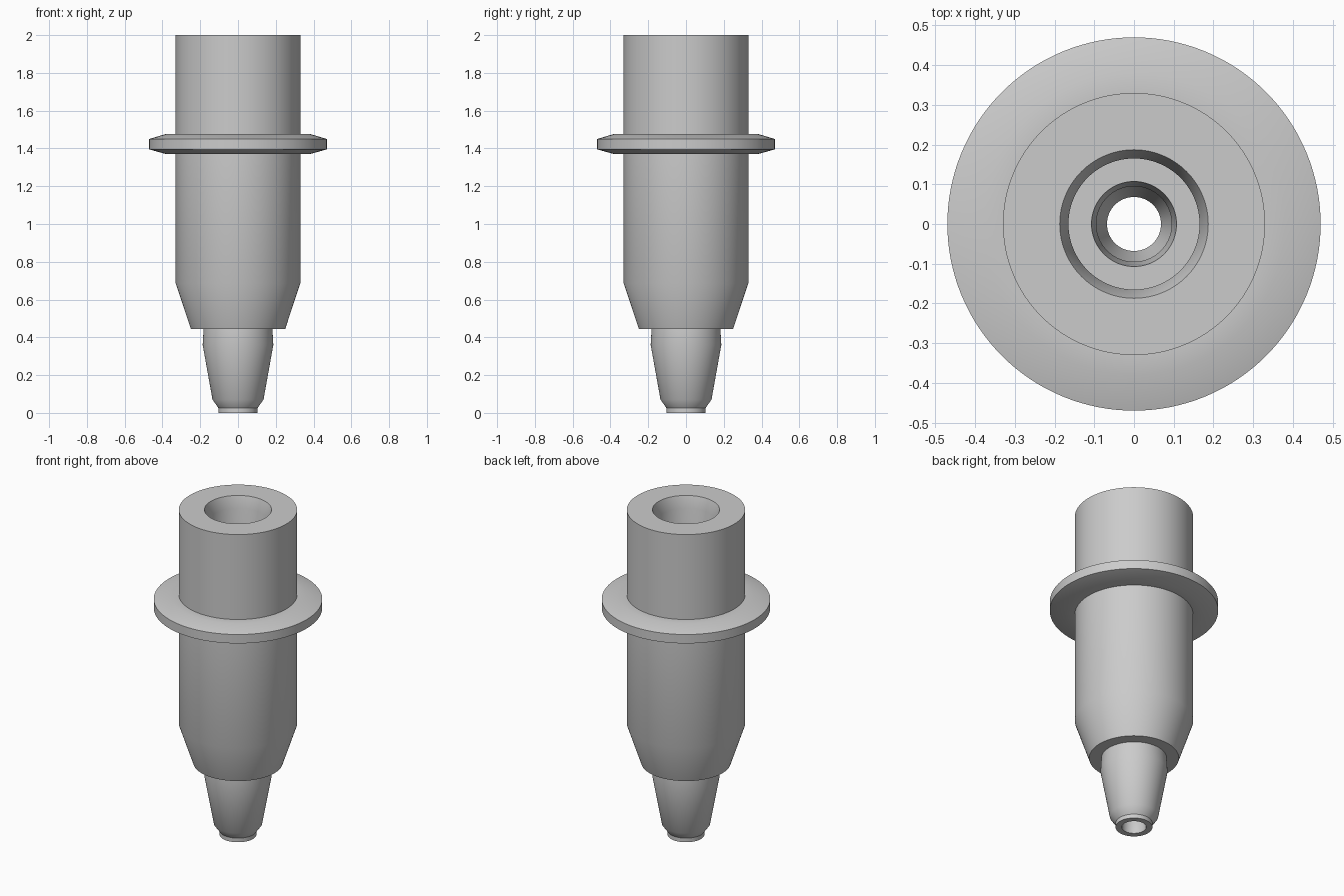
import bpy
import bmesh
import math

cube = bpy.data.objects.get("Cube")
if cube:
    bpy.data.objects.remove(cube, do_unlink=True)

SEGMENTS = 128


def make_material(name, colour):
    mat = bpy.data.materials.new(name)
    mat.use_nodes = True
    mat.diffuse_color = colour
    mat.node_tree.nodes["Principled BSDF"].inputs["Base Color"].default_value = colour
    return mat


def lathe(name, profile, mat):
    """Revolve a closed (radius, height) profile around the z axis."""
    bm = bmesh.new()
    verts = [bm.verts.new((r, 0, z)) for r, z in profile]
    edges = [bm.edges.new((a, b)) for a, b in zip(verts, verts[1:] + verts[:1])]
    bmesh.ops.spin(bm, geom=verts + edges, cent=(0, 0, 0), axis=(0, 0, 1),
                   angle=math.tau, steps=SEGMENTS, use_duplicate=False)
    bmesh.ops.remove_doubles(bm, verts=bm.verts, dist=0.0001)
    bmesh.ops.recalc_face_normals(bm, faces=bm.faces)
    mesh = bpy.data.meshes.new(name)
    bm.to_mesh(mesh)
    bm.free()
    mesh.materials.append(mat)
    obj = bpy.data.objects.new(name, mesh)
    bpy.context.collection.objects.link(obj)
    bpy.ops.object.select_all(action='DESELECT')
    obj.select_set(True)
    bpy.context.view_layer.objects.active = obj
    bpy.ops.object.shade_smooth_by_angle(angle=math.radians(30))
    return obj


grey = make_material("plain grey", (0.6, 0.6, 0.6, 1))

# Tapered tip with its small end lip
tip = [(0.068, 0), (0.103, 0), (0.103, 0.025), (0.108, 0.032),
       (0.135, 0.07), (0.187, 0.36), (0.182, 0.445)]
# Barrel below the collar, narrowing at its lower end
lower_barrel = [(0.25, 0.445), (0.33, 0.685), (0.33, 1.37)]
# Collar with shallow bevels above and below
collar = [(0.38, 1.37), (0.47, 1.395), (0.47, 1.45), (0.38, 1.477)]
# Barrel above the collar
upper_barrel = [(0.33, 1.477), (0.33, 2)]
# Stepped bore: flared mouth, wide bore, ledge, narrow bore, tapered outlet
bore = [(0.187, 2), (0.165, 1.93), (0.165, 0.5), (0.107, 0.5),
        (0.095, 0.36), (0.095, 0.12), (0.068, 0.06)]

lathe("nozzle_body", tip + lower_barrel + collar + upper_barrel + bore, grey)
